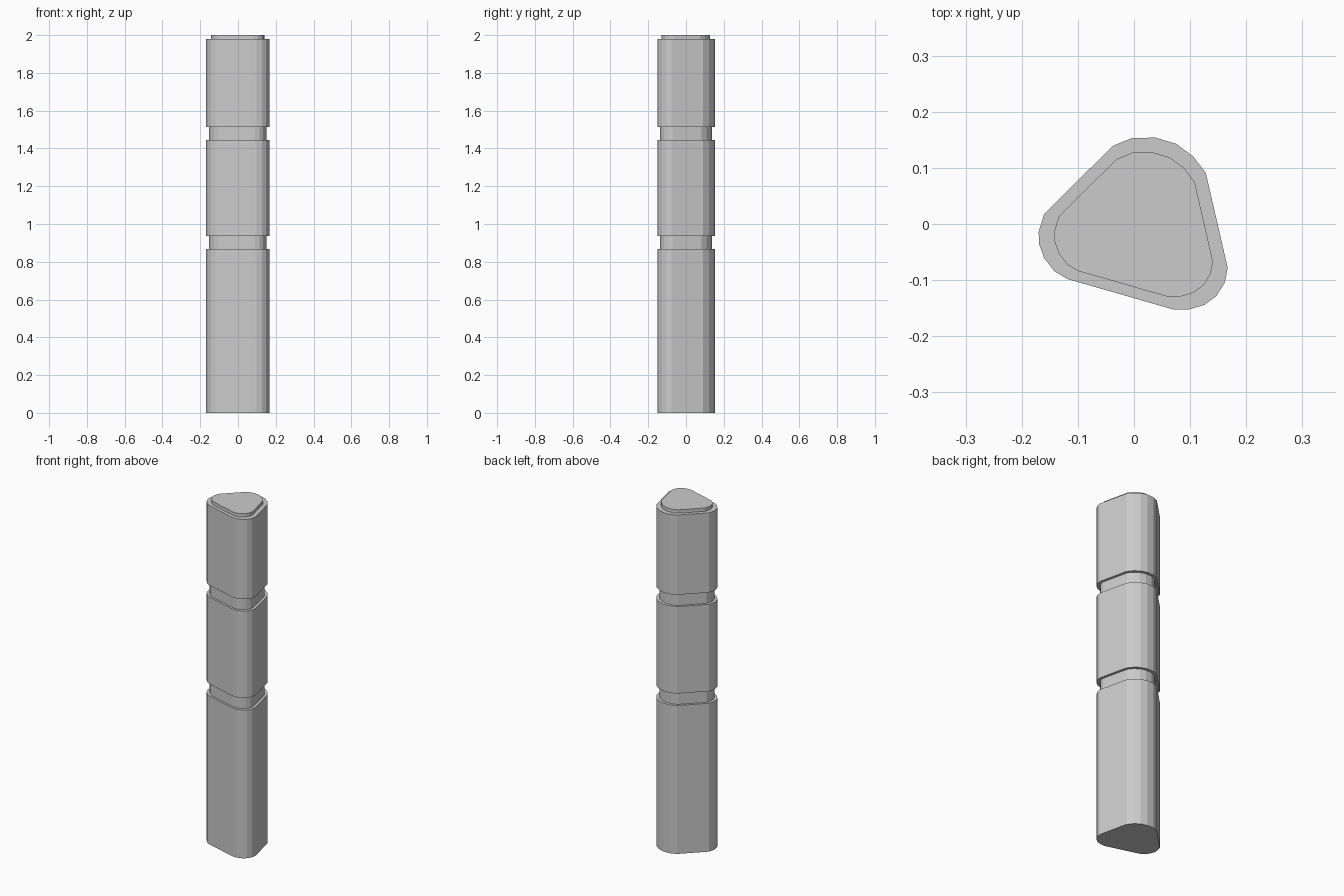
import bpy, bmesh

if "Cube" in bpy.data.objects:
    bpy.data.objects.remove(bpy.data.objects["Cube"])

# Rounded-triangle cross-section, counter-clockwise
PROFILE = [
    (0.167, -0.078), (0.128, 0.091), (0.105, 0.121), (0.075, 0.143), (0.038, 0.154), (-0.004, 0.153),
    (-0.038, 0.139), (-0.160, 0.018), (-0.170, -0.014), (-0.169, -0.036), (-0.160, -0.061), (-0.142, -0.084),
    (-0.119, -0.098), (0.069, -0.152), (0.099, -0.152), (0.126, -0.144), (0.147, -0.128), (0.162, -0.104),
]
CENTRE = (0.003, -0.009)

# (height, section scale): body, two grooves and the raised cap
LEVELS = [
    (0.0, 1), (0.867, 1), (0.867, 0.9), (0.937, 0.9), (0.937, 1), (1.445, 1),
    (1.445, 0.9), (1.514, 0.9), (1.514, 1), (1.98, 1), (1.98, 0.84), (2.0, 0.84),
]


def ring(bm, z, s):
    cx, cy = CENTRE
    return [bm.verts.new((cx + (x - cx) * s, cy + (y - cy) * s, z)) for x, y in PROFILE]


# Grooved post as one closed loft
bm = bmesh.new()
rings = [ring(bm, z, s) for z, s in LEVELS]
n = len(PROFILE)
for a, b in zip(rings, rings[1:]):
    for i in range(n):
        j = (i + 1) % n
        bm.faces.new((a[i], a[j], b[j], b[i]))
bm.faces.new(rings[0][::-1])
bm.faces.new(rings[-1])
bmesh.ops.recalc_face_normals(bm, faces=bm.faces)
mesh = bpy.data.meshes.new("grooved_post")
bm.to_mesh(mesh)
bm.free()
bpy.context.collection.objects.link(bpy.data.objects.new("grooved_post", mesh))
